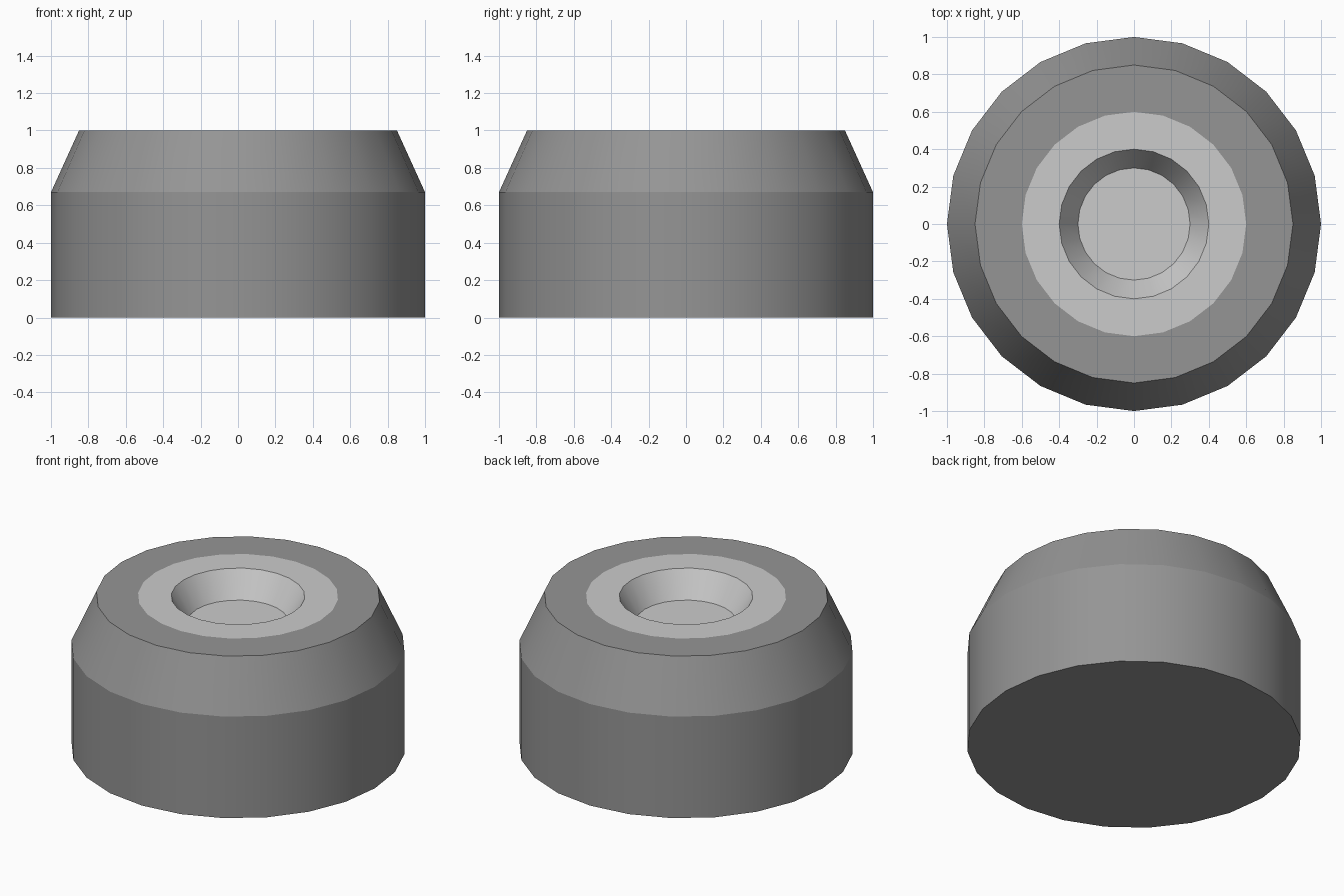
import bpy, bmesh
from math import cos, sin, tau, radians

if "Cube" in bpy.data.objects:
    bpy.data.objects.remove(bpy.data.objects["Cube"])

SIDES = 24


def grey(name, value):
    mat = bpy.data.materials.new(name)
    mat.diffuse_color = (value, value, value, 1)
    mat.use_nodes = True
    mat.node_tree.nodes["Principled BSDF"].inputs["Base Color"].default_value = mat.diffuse_color
    return mat


def lathe(name, profile, first_light_band, materials):
    """Turn (radius, z) rings into a capped solid, outside bottom to centre top."""
    bm = bmesh.new()
    rings = [[bm.verts.new((r * cos(tau * i / SIDES), r * sin(tau * i / SIDES), z))
              for i in range(SIDES)] for r, z in profile]
    bm.faces.new(rings[0][::-1])
    for band, (a, b) in enumerate(zip(rings, rings[1:])):
        for i in range(SIDES):
            j = (i + 1) % SIDES
            face = bm.faces.new((a[i], a[j], b[j], b[i]))
            face.material_index = int(band >= first_light_band)
    bm.faces.new(rings[-1]).material_index = 1
    mesh = bpy.data.meshes.new(name)
    bm.to_mesh(mesh)
    bm.free()
    for mat in materials:
        mesh.materials.append(mat)
    obj = bpy.data.objects.new(name, mesh)
    bpy.context.collection.objects.link(obj)
    return obj


# Chamfered round body with a lighter tapered recess in the top
profile = [(1, 0), (1, 0.67), (0.85, 1), (0.6, 1), (0.4, 1), (0.3, 0.835)]
body = lathe("round_body", profile, 3, [grey("dark_grey", 0.3), grey("light_grey", 0.8)])

# Smooth around the sides, sharp at the chamfer and rims
bpy.context.view_layer.objects.active = body
body.select_set(True)
bpy.ops.object.shade_smooth_by_angle(angle=radians(20))
